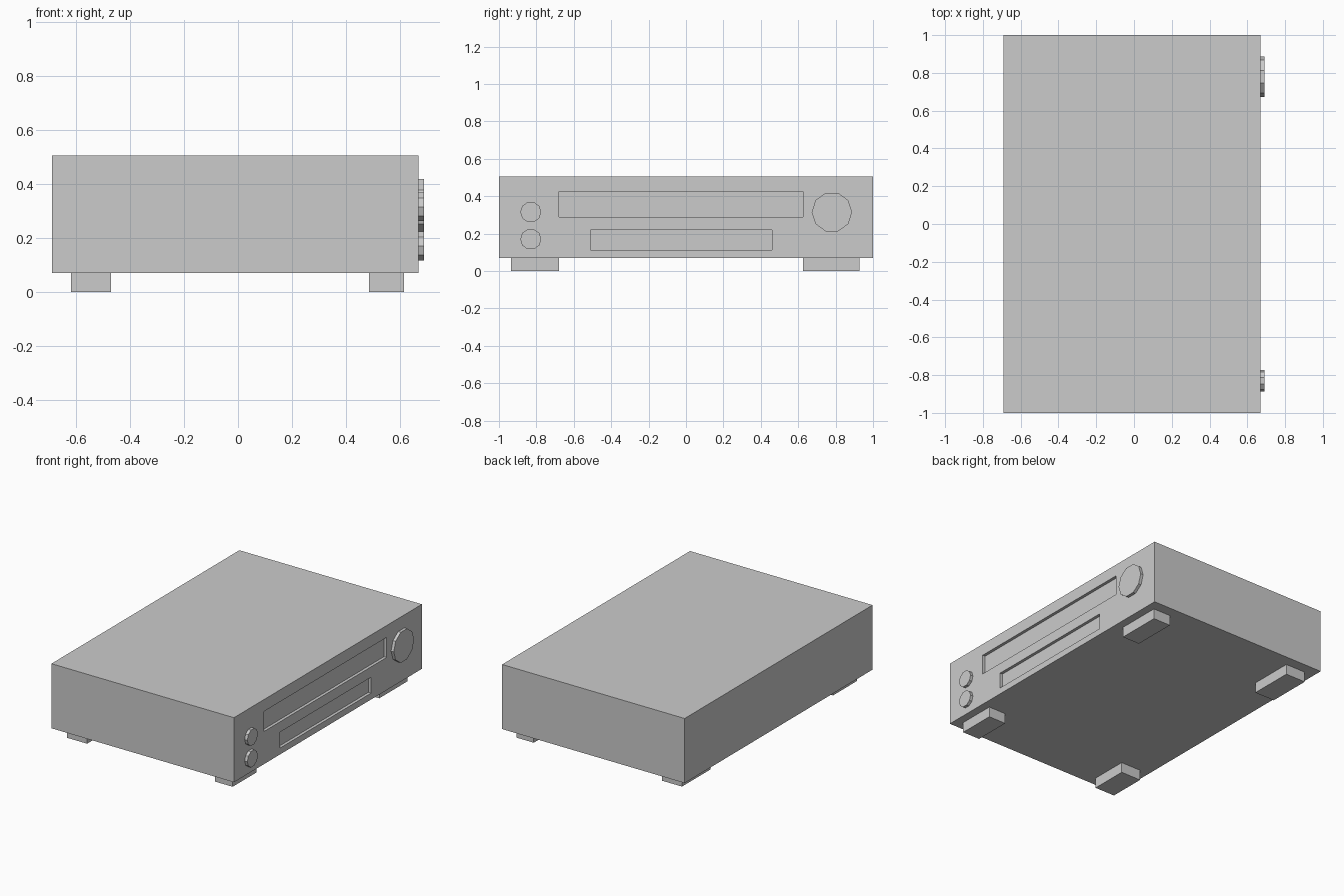
import bpy
from math import pi

if "Cube" in bpy.data.objects:
    bpy.data.objects.remove(bpy.data.objects["Cube"])

def box(name, x, y, z):
    bpy.ops.mesh.primitive_cube_add(size=1)
    ob = bpy.context.object
    ob.name = name
    ob.location = [(a + b) / 2 for a, b in (x, y, z)]
    ob.scale = [b - a for a, b in (x, y, z)]
    bpy.ops.object.transform_apply(location=True, rotation=True, scale=True)
    return ob

def knob(name, y, z, radius, sides=10):
    # low-poly disc whose axis points along x, with corners at +y and -y
    bpy.ops.mesh.primitive_cylinder_add(vertices=sides, radius=radius, depth=0.03,
                                        location=(0.675, y, z), rotation=(0, pi / 2, 0))
    bpy.context.object.name = name

# cabinet
cabinet = box("cabinet", (-0.69, 0.67), (-1, 1), (0.07, 0.505))

# shallow recesses for the display and the control strip
for name, y, z in (("display_recess", (-0.68, 0.625), (0.29, 0.425)),
                   ("control_recess", (-0.51, 0.46), (0.113, 0.22))):
    cutter = box(name + "_cutter", (0.65, 0.75), y, z)
    bpy.context.view_layer.objects.active = cabinet
    mod = cabinet.modifiers.new(name, 'BOOLEAN')
    mod.operation = 'DIFFERENCE'
    mod.solver = 'EXACT'
    mod.object = cutter
    bpy.ops.object.modifier_apply(modifier=name)
    bpy.data.objects.remove(cutter)

# knobs
knob("volume_knob", 0.78, 0.315, 0.108)
knob("upper_small_knob", -0.83, 0.315, 0.056)
knob("lower_small_knob", -0.83, 0.17, 0.056)

# feet
for side, x in (("rear", (-0.62, -0.47)), ("panel", (0.485, 0.615))):
    for end, y in (("left", (-0.935, -0.68)), ("right", (0.625, 0.928))):
        box(f"{side}_{end}_foot", x, y, (0, 0.07))
